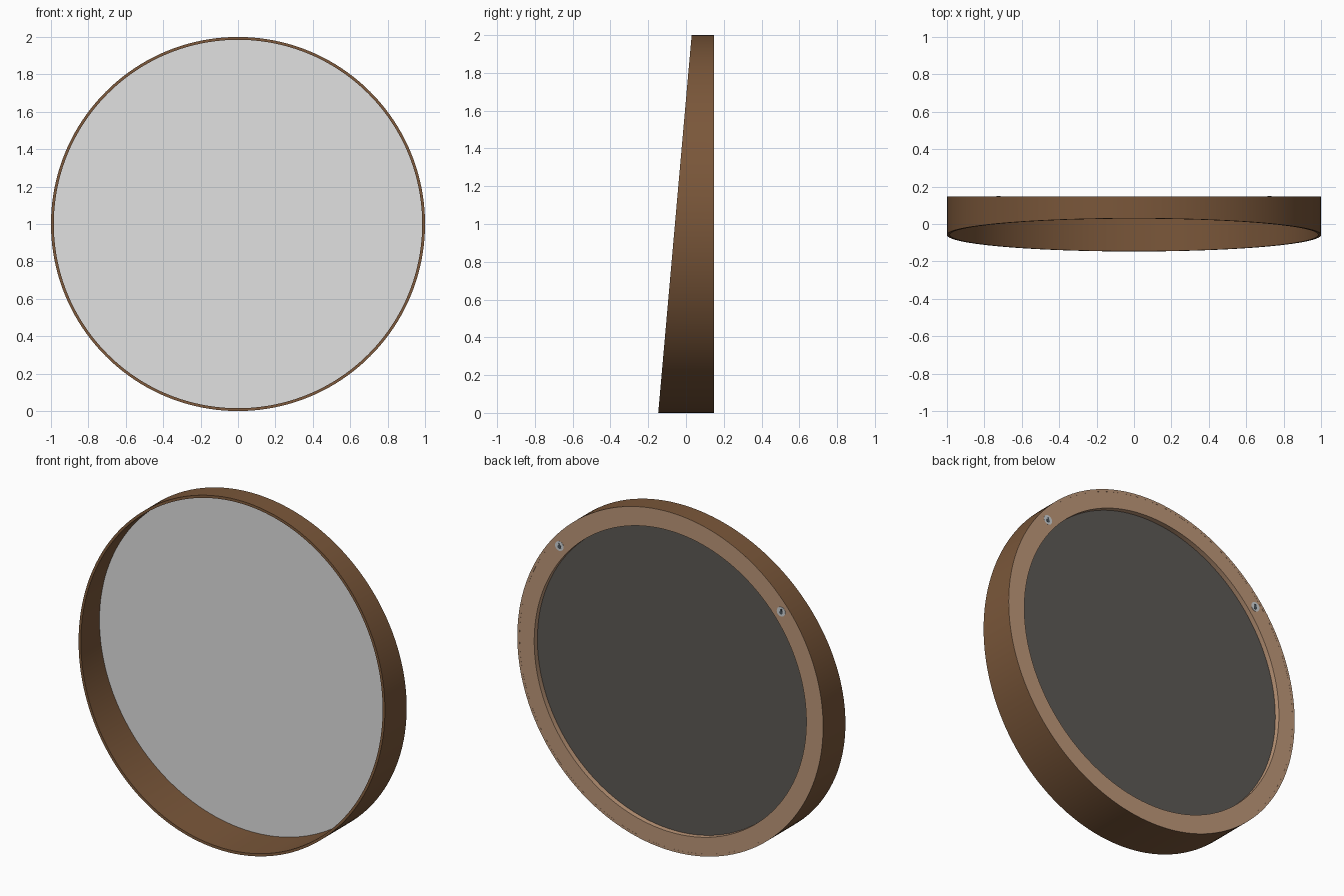
import bpy, bmesh, math
from mathutils import Vector

cube = bpy.data.objects.get("Cube")
if cube:
    bpy.data.objects.remove(cube, do_unlink=True)

SEGMENTS = 160
BACK = 0.147      # wall side of the frame
SEAT = 0.117      # where the glass rests on the back ring
INNER = 0.985     # inside radius of the thin hoop


def material(name, rgb):
    mat = bpy.data.materials.new(name)
    mat.use_nodes = True
    mat.diffuse_color = (*rgb, 1)
    mat.node_tree.nodes["Principled BSDF"].inputs["Base Color"].default_value = (*rgb, 1)
    return mat


walnut = material("walnut brown", (0.195, 0.095, 0.042))
light_wood = material("light brown backing wood", (0.51, 0.31, 0.19))
silver = material("silver glass", (0.75, 0.75, 0.75))
charcoal = material("charcoal backing", (0.11, 0.1, 0.09))
steel = material("hanger steel", (0.62, 0.65, 0.67))
dark_slot = material("dark slot", (0.07, 0.09, 0.11))


def finish(name, bm, mat, smooth=True):
    bmesh.ops.recalc_face_normals(bm, faces=bm.faces)
    mesh = bpy.data.meshes.new(name)
    bm.to_mesh(mesh)
    bm.free()
    mesh.materials.append(mat)
    obj = bpy.data.objects.new(name, mesh)
    bpy.context.collection.objects.link(obj)
    if smooth:
        bpy.ops.object.select_all(action="DESELECT")
        obj.select_set(True)
        bpy.context.view_layer.objects.active = obj
        bpy.ops.object.shade_smooth_by_angle(angle=math.radians(30))
    return obj


def slant(z):
    """Depth of the sloping front edge at a given height."""
    return -BACK + 0.0885 * z


def revolve(name, profile, mat):
    """Sweep a closed (radius, depth) profile round; depth None follows the slope."""
    bm = bmesh.new()
    rings = []
    for i in range(SEGMENTS):
        a = 2 * math.pi * i / SEGMENTS
        ring = []
        for r, y in profile:
            z = 1 + r * math.sin(a)
            ring.append(bm.verts.new((r * math.cos(a), slant(z) if y is None else y, z)))
        rings.append(ring)
    n = len(profile)
    for i in range(SEGMENTS):
        a, b = rings[i], rings[(i + 1) % SEGMENTS]
        for j in range(n):
            k = (j + 1) % n
            bm.faces.new((a[j], a[k], b[k], b[j]))
    return finish(name, bm, mat)


def plate(name, outline, y0, y1, mat):
    """Extrude a flat (x, z) outline from depth y0 to y1."""
    bm = bmesh.new()
    face = bm.faces.new([bm.verts.new((x, y0, z)) for x, z in outline])
    ext = bmesh.ops.extrude_face_region(bm, geom=[face])
    verts = [v for v in ext["geom"] if isinstance(v, bmesh.types.BMVert)]
    bmesh.ops.translate(bm, verts=verts, vec=Vector((0, y1 - y0, 0)))
    return finish(name, bm, mat)


def circle(cx, cz, r, n):
    return [(cx + r * math.cos(2 * math.pi * i / n),
             cz + r * math.sin(2 * math.pi * i / n)) for i in range(n)]


def keyhole(cx, cz, r, top):
    """Round lower opening narrowing into a slim slot above."""
    start, sweep, n = math.radians(60), math.radians(300), 20
    pts = [(cx + r * math.cos(start - sweep * i / n),
            cz + r * math.sin(start - sweep * i / n)) for i in range(n + 1)]
    w = r / 2
    return pts + [(cx - w, cz + top), (cx + w, cz + top)]


# Sloping outer hoop
revolve("frame_hoop", [(INNER, None), (1, None), (1, BACK), (INNER, BACK)], walnut)

# Flat ring on the back of the frame
revolve("back_ring", [(INNER, SEAT), (INNER, BACK), (0.89, BACK), (0.89, SEAT)], light_wood)
revolve("hoop_back_edge", [(INNER, BACK), (1, BACK), (1, BACK + 0.0005),
                           (INNER, BACK + 0.0005)], light_wood)

# Glass and its backing
plate("mirror_glass", circle(0, 1, INNER, SEGMENTS), SEAT - 0.004, SEAT - 0.002, silver)
plate("mirror_backing", circle(0, 1, INNER, SEGMENTS), SEAT - 0.002, SEAT, charcoal)

# Pair of keyhole hangers
for side, sign in (("left", 1), ("right", -1)):
    x, z = sign * 0.725, 1.607
    plate(side + "_hanger", circle(x, z, 0.028, 32), BACK - 0.002, BACK + 0.001, steel)
    plate(side + "_hanger_slot", keyhole(x, z - 0.005, 0.011, 0.021),
          BACK - 0.001, BACK + 0.002, dark_slot)
